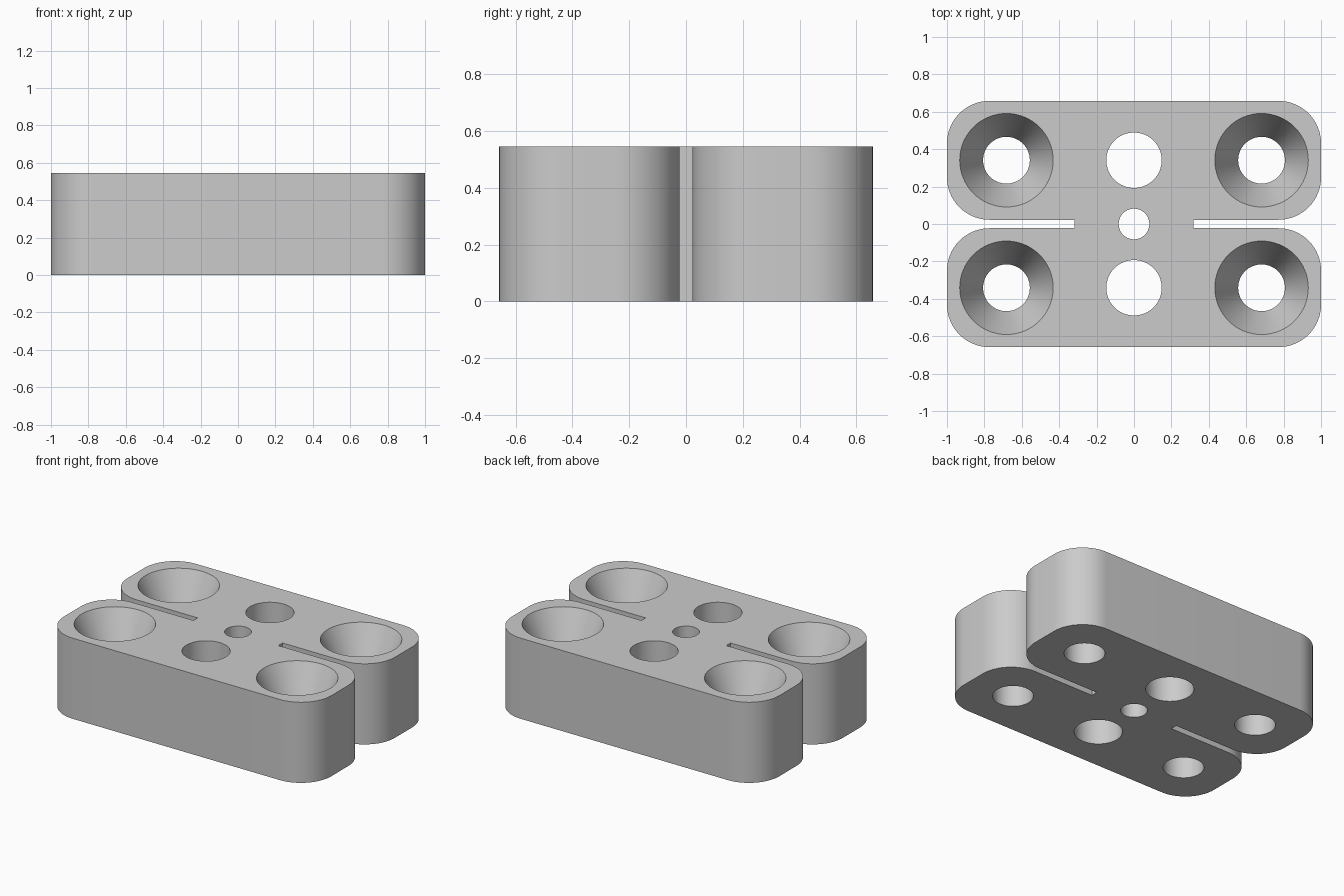
import bpy, bmesh
from math import cos, sin, pi

if "Cube" in bpy.data.objects:
    bpy.data.objects.remove(bpy.data.objects["Cube"], do_unlink=True)

HALF_X, HALF_Y, HEIGHT = 1.0, 0.658, 0.545
SLOT_END, SLOT_HALF, CORNER = 0.318, 0.0227, 0.227
HOLE_X, HOLE_Y = 0.682, 0.341
SINK_DEPTH = HEIGHT / 2

# Plain grey finish
grey = bpy.data.materials.new("plain_grey")
grey.use_nodes = True
colour = (0.6, 0.6, 0.6, 1)
grey.diffuse_color = colour
grey.node_tree.nodes["Principled BSDF"].inputs["Base Color"].default_value = colour


def arc(cx, cy, start, steps=16):
    """Quarter circle of corner points."""
    return [(cx + CORNER * cos(start + pi / 2 * i / steps),
             cy + CORNER * sin(start + pi / 2 * i / steps)) for i in range(steps + 1)]


def add_drill(bm, x, y, low, high, margin=0.05):
    """Lathed drill: a straight shaft, flared above when high exceeds low."""
    flare = (high - low) * margin / SINK_DEPTH
    top = HEIGHT + margin
    profile = [(0, -margin), (low, -margin)]
    if high > low:
        profile.append((low, HEIGHT - SINK_DEPTH))
    profile += [(high + flare, top), (0, top)]
    verts = [bm.verts.new((x + r, y, z)) for r, z in profile]
    edges = [bm.edges.new(pair) for pair in zip(verts, verts[1:])]
    bmesh.ops.spin(bm, geom=verts + edges, cent=(x, y, 0), axis=(0, 0, 1),
                   angle=2 * pi, steps=64)


def make_object(name, bm):
    mesh = bpy.data.meshes.new(name)
    bmesh.ops.recalc_face_normals(bm, faces=bm.faces)
    bm.to_mesh(mesh)
    bm.free()
    mesh.materials.append(grey)
    obj = bpy.data.objects.new(name, mesh)
    bpy.context.collection.objects.link(obj)
    return obj


# Slotted block: one quarter outline mirrored round, then extruded
quarter = [(SLOT_END, SLOT_HALF)]
quarter += arc(HALF_X - CORNER, SLOT_HALF + CORNER, -pi / 2)
quarter += arc(HALF_X - CORNER, HALF_Y - CORNER, 0)
outline = []
for sx, sy in ((1, 1), (-1, 1), (-1, -1), (1, -1)):
    part = [(x * sx, y * sy) for x, y in quarter]
    outline += part if sx == sy else part[::-1]

bm = bmesh.new()
base = bm.faces.new([bm.verts.new((x, y, 0)) for x, y in outline])
top = bmesh.ops.extrude_face_region(bm, geom=[base])["geom"]
bmesh.ops.translate(bm, vec=(0, 0, HEIGHT),
                    verts=[g for g in top if isinstance(g, bmesh.types.BMVert)])
block = make_object("slotted_block", bm)

# Straight holes on the centre line, countersunk holes in the corners
bm = bmesh.new()
add_drill(bm, 0, 0, 0.082, 0.082)
for sy in (-1, 1):
    add_drill(bm, 0, sy * HOLE_Y, 0.148, 0.148)
    for sx in (-1, 1):
        add_drill(bm, sx * HOLE_X, sy * HOLE_Y, 0.125, 0.25)
bmesh.ops.remove_doubles(bm, verts=bm.verts, dist=0.0001)
cutter = make_object("hole_cutter", bm)
cutter.hide_render = True

# Drill the block and remove the cutter
bpy.ops.object.select_all(action="DESELECT")
block.select_set(True)
bpy.context.view_layer.objects.active = block
drill = block.modifiers.new("drill_holes", "BOOLEAN")
drill.operation = "DIFFERENCE"
drill.solver = "EXACT"
drill.object = cutter
bpy.ops.object.modifier_apply(modifier=drill.name)
bpy.data.objects.remove(cutter, do_unlink=True)
bpy.ops.object.shade_smooth_by_angle(angle=pi / 9)
